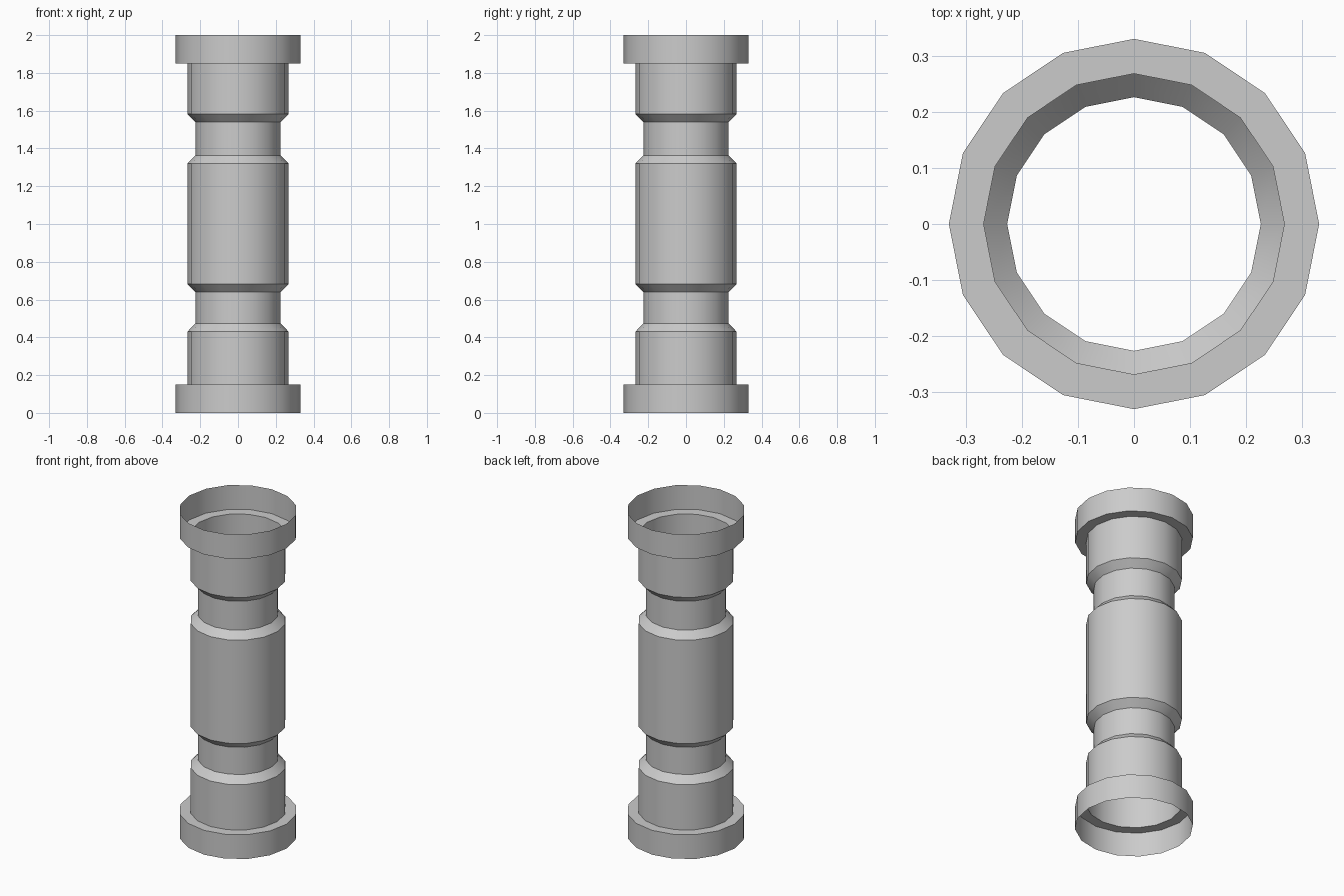
import bpy
import bmesh
from math import cos, sin, radians, tau

SIDES = 16
COLLAR, BODY, WAIST = 0.33, 0.268, 0.226

cube = bpy.data.objects.get("Cube")
if cube:
    bpy.data.objects.remove(cube, do_unlink=True)

grey = bpy.data.materials.new("plain_grey")
grey.use_nodes = True
grey.diffuse_color = (0.6, 0.6, 0.6, 1)
grey.node_tree.nodes["Principled BSDF"].inputs["Base Color"].default_value = grey.diffuse_color


def lathe(name, profile):
    """Turn an open (radius, height) profile, listed upwards, into a thin shell."""
    bm = bmesh.new()
    rings = [[bm.verts.new((r * cos(tau * i / SIDES), r * sin(tau * i / SIDES), z))
              for i in range(SIDES)] for r, z in profile]
    for low, high in zip(rings, rings[1:]):
        for i in range(SIDES):
            j = (i + 1) % SIDES
            bm.faces.new((low[i], low[j], high[j], high[i]))
    mesh = bpy.data.meshes.new(name)
    bm.to_mesh(mesh)
    bm.free()
    mesh.materials.append(grey)
    obj = bpy.data.objects.new(name, mesh)
    bpy.context.collection.objects.link(obj)
    bpy.ops.object.select_all(action="DESELECT")
    obj.select_set(True)
    bpy.context.view_layer.objects.active = obj
    bpy.ops.object.shade_smooth_by_angle(angle=radians(30))


# Open end collars with their flat shoulders
lathe("bottom_collar", [(COLLAR, 0), (COLLAR, 0.15), (BODY, 0.15)])
lathe("top_collar", [(BODY, 1.85), (COLLAR, 1.85), (COLLAR, 2)])

# Wide sleeves with chamfered ends
lathe("lower_sleeve", [(BODY, 0.15), (BODY, 0.43), (WAIST, 0.473)])
lathe("middle_barrel", [(WAIST, 0.64), (BODY, 0.683), (BODY, 1.32), (WAIST, 1.363)])
lathe("upper_sleeve", [(WAIST, 1.54), (BODY, 1.583), (BODY, 1.85)])

# Narrow necks between the sleeves
lathe("lower_neck", [(WAIST, 0.473), (WAIST, 0.64)])
lathe("upper_neck", [(WAIST, 1.363), (WAIST, 1.54)])
